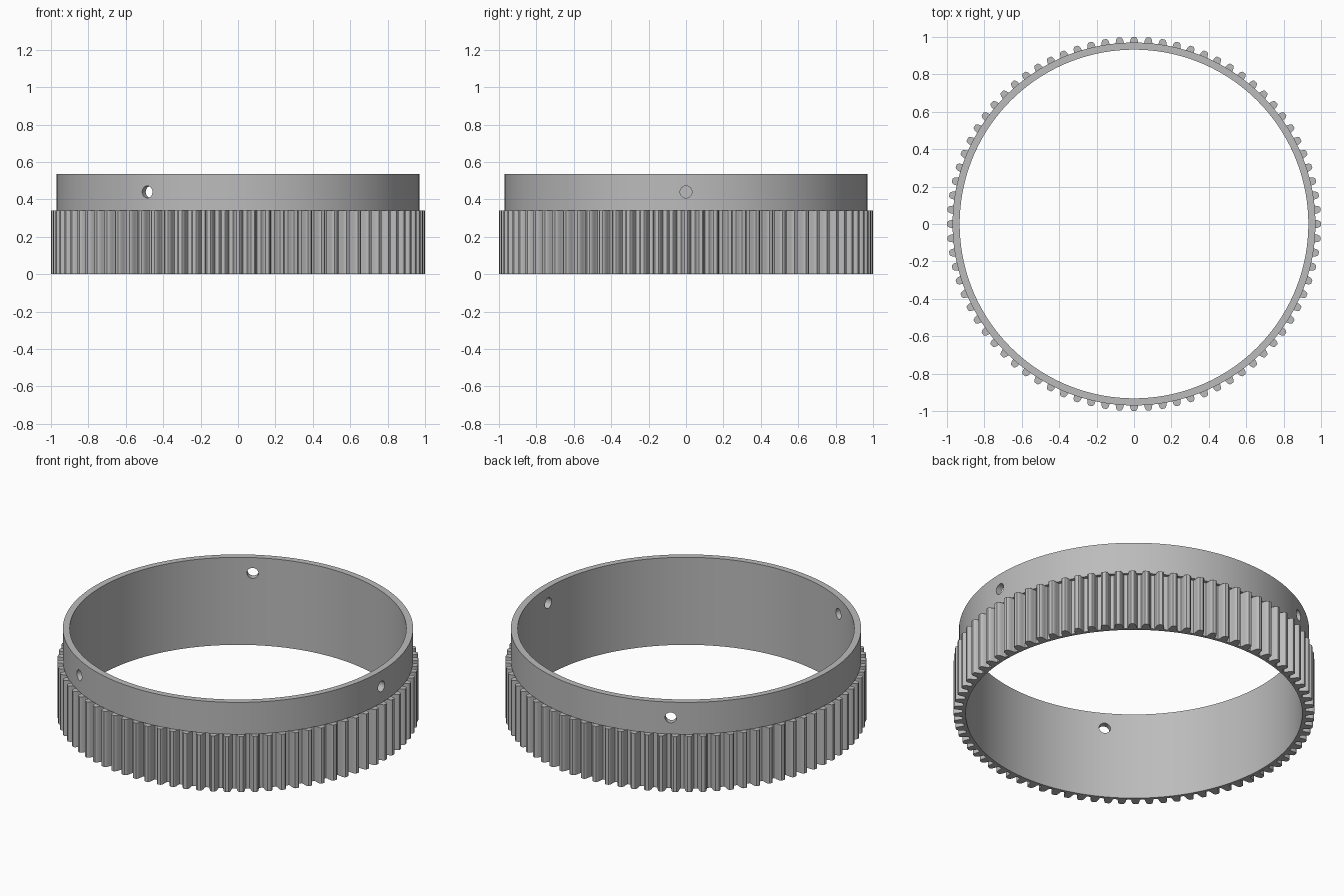
import bpy, bmesh, math
from mathutils import Matrix

cube = bpy.data.objects.get("Cube")
if cube:
    bpy.data.objects.remove(cube, do_unlink=True)

TEETH = 80
INNER, ROOT, COLLAR = 0.932, 0.95, 0.97
TOOTH_TOP, TOP = 0.34, 0.535
HOLE_Z, HOLE_R = 0.44, 0.032

grey = bpy.data.materials.new("grey metal")
grey.use_nodes = True
colour = (0.5, 0.5, 0.5, 1)
grey.diffuse_color = colour
grey.node_tree.nodes["Principled BSDF"].inputs["Base Color"].default_value = colour

# Half of a tooth outline, root to tip: (half width, radius)
half = [(0.027, ROOT), (0.0235, 0.957), (0.022, COLLAR),
        (0.019, 0.986), (0.015, 0.995), (0.009, 1.0)]
tooth = [(-w, r) for w, r in half] + [(w, r) for w, r in reversed(half)]

# Outline of the whole toothed band as (angle, radius)
outline = [(math.tau * i / TEETH + w / r, r) for i in range(TEETH) for w, r in tooth]

# Ring: a closed section swept round, its lower outer edge following the teeth
bm = bmesh.new()
sections = []
for angle, radius in outline:
    section = [(INNER, 0), (radius, 0), (radius, TOOTH_TOP),
               (COLLAR, TOOTH_TOP), (COLLAR, TOP), (INNER, TOP)]
    sections.append([bm.verts.new((r * math.cos(angle), r * math.sin(angle), z))
                     for r, z in section])
for i, a in enumerate(sections):
    b = sections[(i + 1) % len(sections)]
    for j in range(len(a)):
        k = (j + 1) % len(a)
        bm.faces.new((a[j], b[j], b[k], a[k]))
bmesh.ops.remove_doubles(bm, verts=bm.verts, dist=1e-5)
bmesh.ops.recalc_face_normals(bm, faces=bm.faces)
mesh = bpy.data.meshes.new("toothed_ring")
bm.to_mesh(mesh)
bm.free()
mesh.materials.append(grey)
ring = bpy.data.objects.new("toothed_ring", mesh)
bpy.context.collection.objects.link(ring)

# Cutters for the three radial screw holes in the collar
bm = bmesh.new()
for i in range(3):
    place = (Matrix.Rotation(math.tau * i / 3, 4, 'Z')
             @ Matrix.Translation((0.95, 0, HOLE_Z))
             @ Matrix.Rotation(math.pi / 2, 4, 'Y'))
    bmesh.ops.create_cone(bm, cap_ends=True, segments=32, radius1=HOLE_R,
                          radius2=HOLE_R, depth=0.2, matrix=place)
cut_mesh = bpy.data.meshes.new("hole_cutters")
bm.to_mesh(cut_mesh)
bm.free()
cut_mesh.materials.append(grey)
cutters = bpy.data.objects.new("hole_cutters", cut_mesh)
cutters.hide_render = True
bpy.context.collection.objects.link(cutters)

cut = ring.modifiers.new("holes", 'BOOLEAN')
cut.operation = 'DIFFERENCE'
cut.solver = 'EXACT'
cut.object = cutters
bpy.ops.object.select_all(action='DESELECT')
bpy.context.view_layer.objects.active = ring
ring.select_set(True)
bpy.ops.object.modifier_apply(modifier=cut.name)
bpy.data.objects.remove(cutters, do_unlink=True)
bpy.ops.object.shade_smooth_by_angle(angle=math.radians(30))
